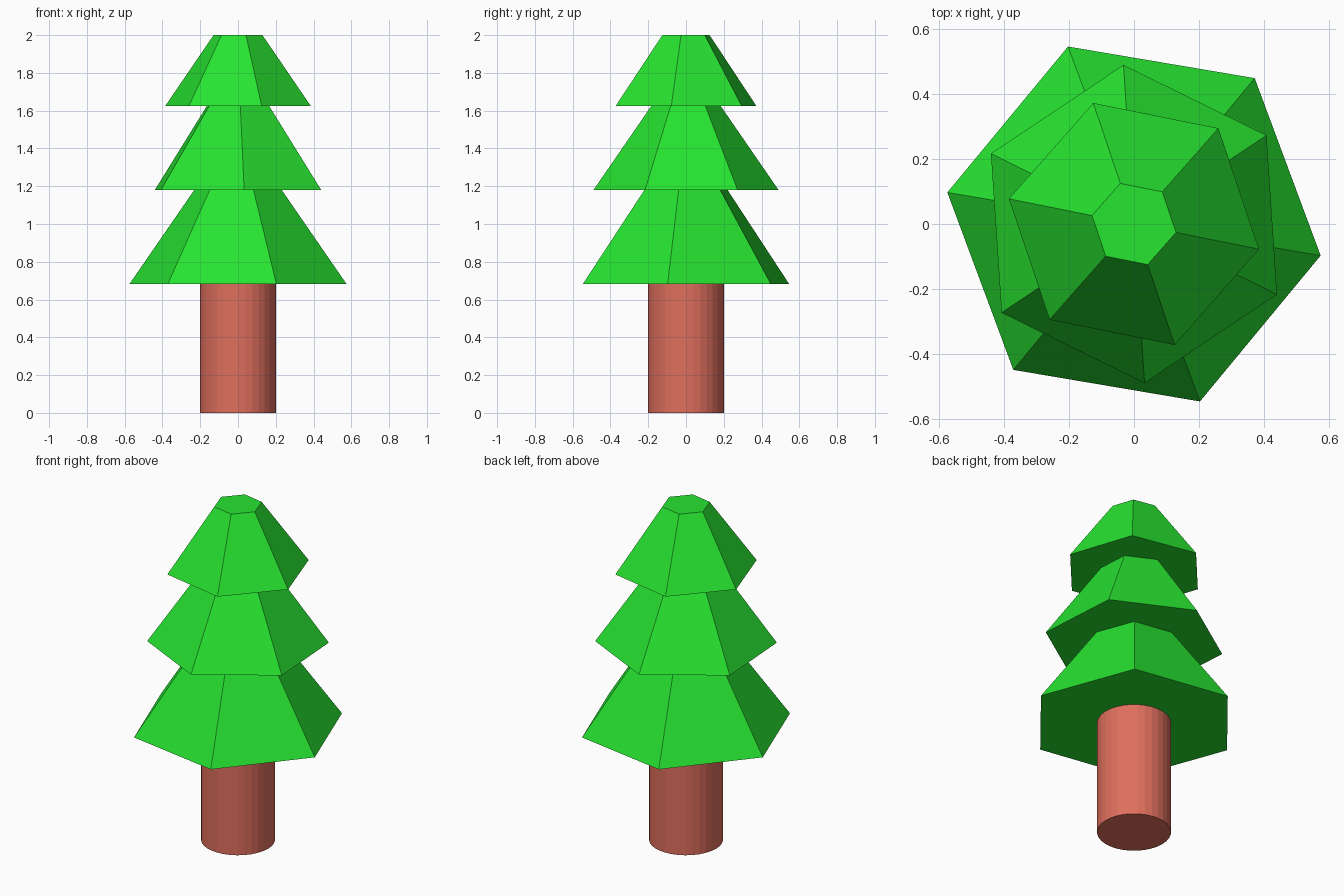
import bpy, math

if "Cube" in bpy.data.objects:
    bpy.data.objects.remove(bpy.data.objects["Cube"])


def material(name, rgb):
    m = bpy.data.materials.new(name)
    m.diffuse_color = (*rgb, 1)
    m.use_nodes = True
    m.node_tree.nodes["Principled BSDF"].inputs["Base Color"].default_value = m.diffuse_color
    return m


def frustum(name, sides, r_bottom, r_top, z0, z1, turn, mat):
    """Closed flat-shaded cone section whose first corner points along angle turn."""
    angles = [math.radians(turn) + math.tau * i / sides for i in range(sides)]
    verts = [(r * math.cos(a), r * math.sin(a), z)
             for r, z in ((r_bottom, z0), (r_top, z1)) for a in angles]
    faces = [tuple(reversed(range(sides))), tuple(range(sides, 2 * sides))]
    for i in range(sides):
        j = (i + 1) % sides
        faces.append((i, j, sides + j, sides + i))
    mesh = bpy.data.meshes.new(name)
    mesh.from_pydata(verts, [], faces)
    mesh.materials.append(mat)
    obj = bpy.data.objects.new(name, mesh)
    bpy.context.collection.objects.link(obj)
    return obj


bark = material("reddish bark", (0.74, 0.16, 0.11))
leaf = material("bright green", (0.02, 0.77, 0.03))

# Round trunk
frustum("trunk", 32, 0.2, 0.2, 0.0, 0.682, 0, bark)

# Three twisted hexagonal foliage tiers
frustum("lower_foliage", 6, 0.583, 0.235, 0.682, 1.18, -9.6, leaf)
frustum("middle_foliage", 6, 0.491, 0.184, 1.18, 1.625, -26.2, leaf)
frustum("upper_foliage", 6, 0.393, 0.132, 1.625, 2.0, -11.4, leaf)
